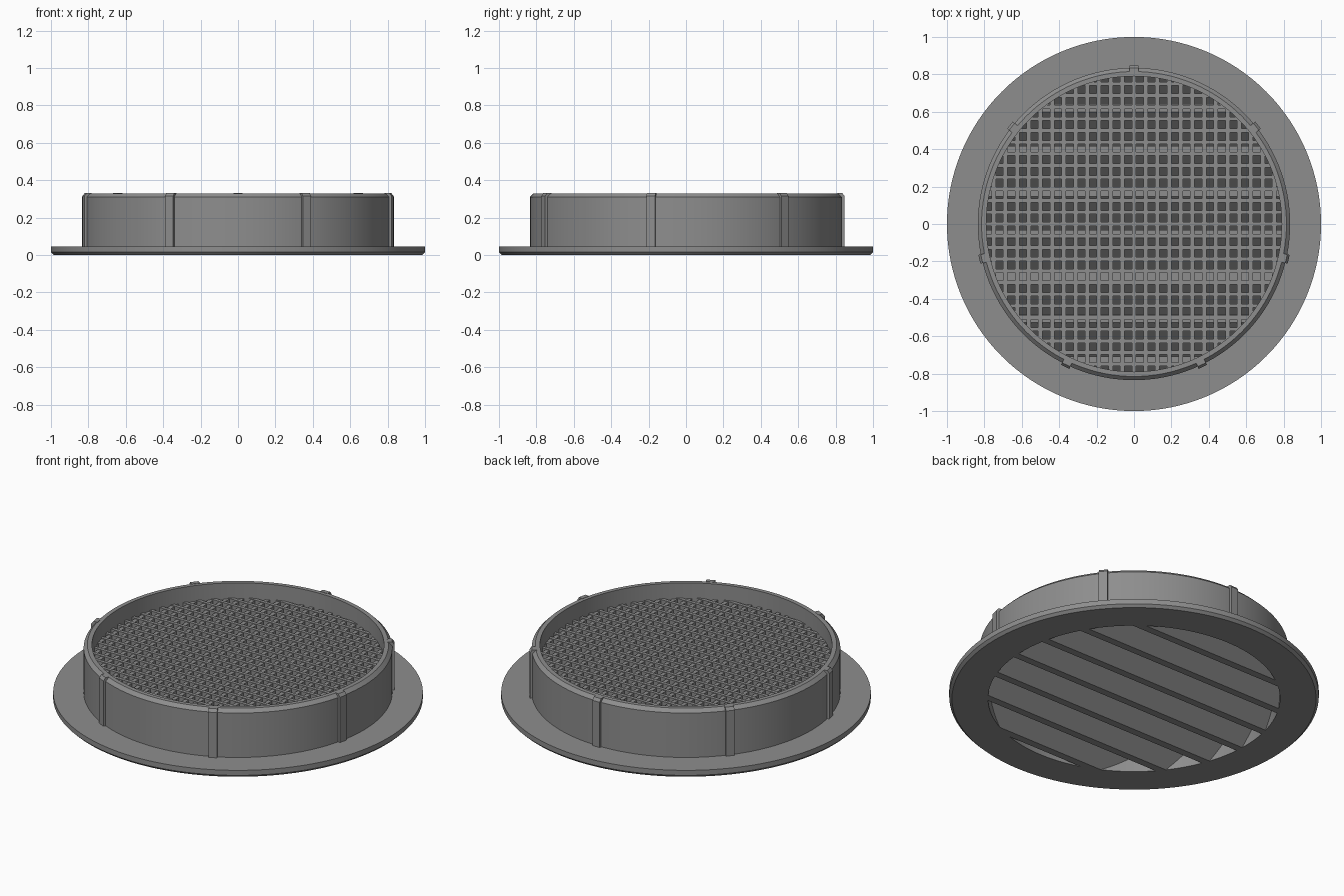
import bpy, bmesh, math
from mathutils import Matrix, Vector

if "Cube" in bpy.data.objects:
    bpy.data.objects.remove(bpy.data.objects["Cube"])

grey = bpy.data.materials.new("mid grey")
grey.diffuse_color = (0.27, 0.27, 0.27, 1)
grey.use_nodes = True
grey.node_tree.nodes["Principled BSDF"].inputs["Base Color"].default_value = grey.diffuse_color
R_IN = 0.79          # opening radius
PITCH = 0.225        # louvre spacing
SEG = 128


def finish(name, bm, smooth=False):
    bmesh.ops.recalc_face_normals(bm, faces=bm.faces)
    me = bpy.data.meshes.new(name)
    bm.to_mesh(me)
    bm.free()
    me.materials.append(grey)
    ob = bpy.data.objects.new(name, me)
    bpy.context.collection.objects.link(ob)
    if smooth:
        bpy.ops.object.select_all(action='DESELECT')
        ob.select_set(True)
        bpy.context.view_layer.objects.active = ob
        bpy.ops.object.shade_smooth_by_angle(angle=math.radians(25))
    return ob


def prism(bm, section, axis):
    """Extrude a closed list of points along an axis vector."""
    a = [bm.verts.new(p) for p in section]
    b = [bm.verts.new(Vector(p) + Vector(axis)) for p in section]
    n = len(a)
    bm.faces.new(a)
    bm.faces.new(b[::-1])
    for i in range(n):
        bm.faces.new((a[i], a[(i + 1) % n], b[(i + 1) % n], b[i]))


def box(bm, size, loc):
    m = Matrix.Translation(loc) @ Matrix.Diagonal((*size, 1))
    bmesh.ops.create_cube(bm, size=1, matrix=m)


# Flange and collar: one lathed profile
profile = [(R_IN, 0), (0.985, 0), (1, 0.015), (1, 0.045), (0.835, 0.045),
           (0.835, 0.31), (0.815, 0.33), (R_IN, 0.33)]
bm = bmesh.new()
rings = []
for i in range(SEG):
    t = math.tau * i / SEG
    rings.append([bm.verts.new((r * math.cos(t), r * math.sin(t), z)) for r, z in profile])
for i in range(SEG):
    a, b = rings[i], rings[(i + 1) % SEG]
    for j in range(len(profile)):
        k = (j + 1) % len(profile)
        bm.faces.new((a[j], b[j], b[k], a[k]))
finish("flange_and_collar", bm, True)

# Seven clamping ribs around the collar
bm = bmesh.new()
for k in range(7):
    new = bmesh.new()
    prism(new, [(0.81, -0.024, 0.04), (0.848, -0.024, 0.04), (0.848, -0.024, 0.315),
                (0.835, -0.024, 0.332), (0.81, -0.024, 0.332)], (0, 0.048, 0))
    new.transform(Matrix.Rotation(math.pi / 2 + k * math.tau / 7, 4, 'Z'))
    tmp = bpy.data.meshes.new("rib_tmp")
    new.to_mesh(tmp)
    new.free()
    bm.from_mesh(tmp)
    bpy.data.meshes.remove(tmp)
finish("collar_ribs", bm)

# Slanted louvres, trimmed to the round opening
bm = bmesh.new()
for k in range(8):
    y = 0.62 - PITCH * (k - 1)       # top edge centre
    h, s = 0.022, 0.222
    prism(bm, [(-1, y - s - h, 0), (-1, y - s + h, 0), (-1, y + h, 0.21), (-1, y - h, 0.21)],
          (2, 0, 0))
louvres = finish("louvres", bm)
bm = bmesh.new()
bmesh.ops.create_cone(bm, cap_ends=True, segments=SEG, radius1=0.795, radius2=0.795, depth=2)
cutter = finish("trim_cutter", bm)
cutter.hide_render = True
cutter.hide_viewport = True
mod = louvres.modifiers.new("trim", 'BOOLEAN')
mod.operation = 'INTERSECT'
mod.solver = 'EXACT'
mod.object = cutter

# Insect screen: crossed bars clipped to the circle
bm_x, bm_y = bmesh.new(), bmesh.new()
STEP = 0.0625
for i in range(-12, 13):
    p = i * STEP
    length = 2 * math.sqrt(0.81 ** 2 - p * p)
    box(bm_x, (length, 0.02, 0.03), (0, p, 0.225))
    box(bm_y, (0.024, length, 0.028), (p, 0, 0.222))
finish("screen_cross_bars", bm_x)
finish("screen_long_bars", bm_y)
